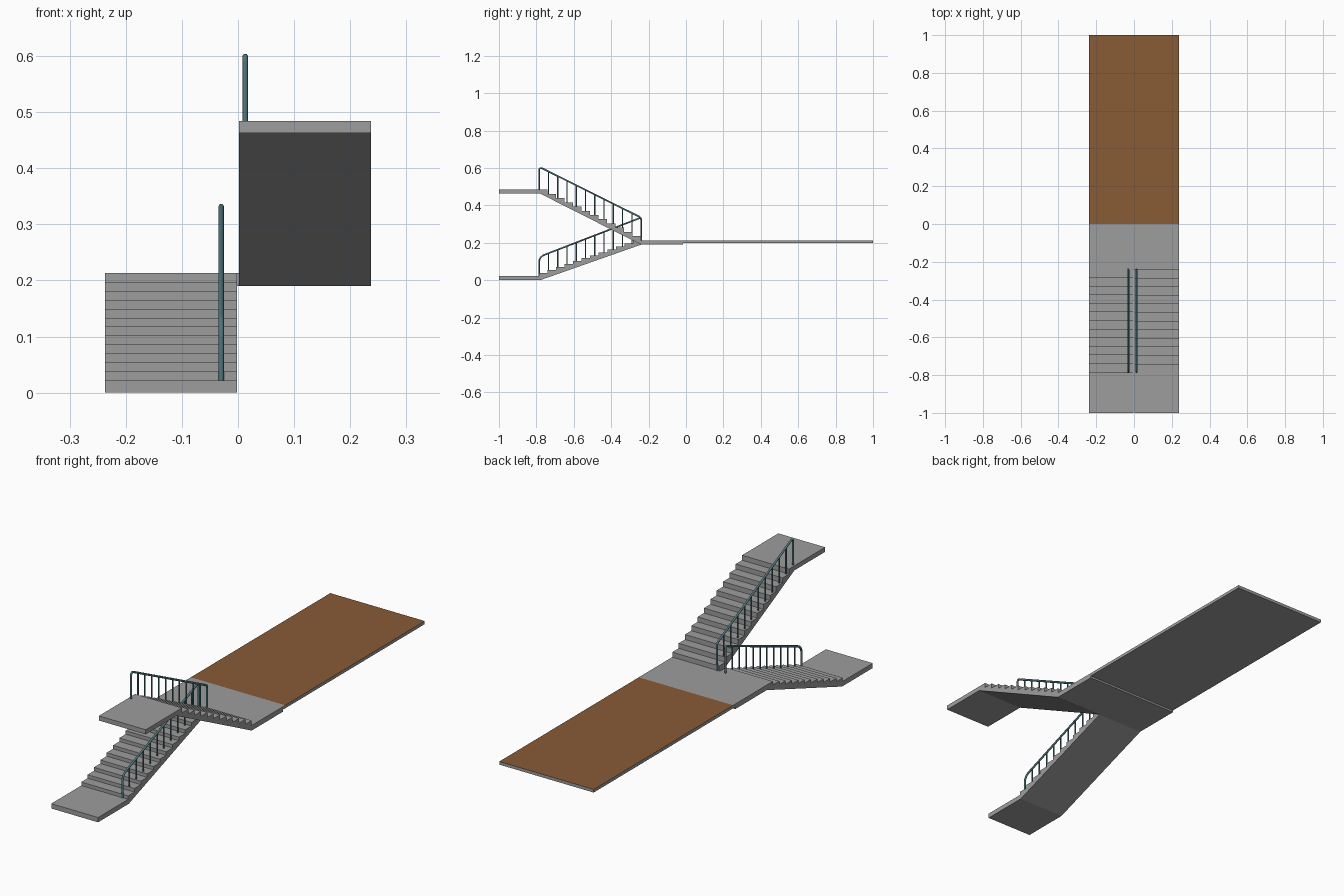
import bpy, bmesh
from mathutils import Vector

if "Cube" in bpy.data.objects:
    bpy.data.objects.remove(bpy.data.objects["Cube"])


def material(name, rgb):
    m = bpy.data.materials.new(name)
    m.diffuse_color = (*rgb, 1)
    m.use_nodes = True
    m.node_tree.nodes["Principled BSDF"].inputs["Base Color"].default_value = m.diffuse_color
    return m


GREY = material("concrete grey", (0.34, 0.34, 0.34))
BROWN = material("floor brown", (0.25, 0.105, 0.036))
TEAL = material("rail teal", (0.075, 0.18, 0.20))

W = 0.237                       # half width
Y_LOW, Y_MID = -0.785, -0.24    # ends of the flights
Z_LOW, Z_MID, Z_TOP = 0.022, 0.213, 0.484
STEPS, TREAD = 12, 0.0455


def extrude_profile(name, pts, x0, x1, mat):
    """Extrude a (y, z) outline along x."""
    bm = bmesh.new()
    face = bm.faces.new([bm.verts.new((x0, y, z)) for y, z in pts])
    ext = bmesh.ops.extrude_face_region(bm, geom=[face])
    moved = [v for v in ext["geom"] if isinstance(v, bmesh.types.BMVert)]
    bmesh.ops.translate(bm, verts=moved, vec=(x1 - x0, 0, 0))
    bmesh.ops.recalc_face_normals(bm, faces=bm.faces)
    me = bpy.data.meshes.new(name)
    bm.to_mesh(me)
    bm.free()
    me.materials.append(mat)
    ob = bpy.data.objects.new(name, me)
    bpy.context.collection.objects.link(ob)
    return ob


def stairs(y, z, dy, dz):
    pts = [(y, z)]
    for _ in range(STEPS):
        z += dz
        pts.append((y, z))
        y += dy
        pts.append((y, z))
    return pts


# Lower landing and flight
extrude_profile("lower_flight",
                [(-1, 0), (-1, Z_LOW)]
                + stairs(Y_LOW, Z_LOW, TREAD, (Z_MID - Z_LOW) / STEPS)
                + [(Y_MID, 0.19), (Y_LOW + 0.005, 0)], -W, -0.002, GREY)

# Upper flight and landing (last tread runs on into the landing)
extrude_profile("upper_flight",
                stairs(Y_MID, Z_MID, -TREAD, (Z_TOP - Z_MID) / STEPS)[:-1]
                + [(-1, Z_TOP), (-1, 0.463), (Y_LOW + 0.005, 0.463), (Y_MID, 0.19)],
                0.002, W, GREY)

# Middle landing, with a thin lip carrying on to the floor
extrude_profile("middle_landing",
                [(Y_MID, 0.19), (Y_MID, Z_MID), (0, Z_MID), (0, 0.199),
                 (-0.015, 0.199), (-0.015, 0.19)], -W, W, GREY)

# Floor slab: brown on top, grey elsewhere
floor = extrude_profile("floor_slab",
                        [(0, 0.199), (0, Z_MID), (1, Z_MID), (1, 0.199)], -W, W, GREY)
floor.data.materials.append(BROWN)
for p in floor.data.polygons:
    if p.normal.z > 0.5:
        p.material_index = 1


def tube(name, pts, radius):
    cu = bpy.data.curves.new(name, 'CURVE')
    cu.dimensions = '3D'
    cu.bevel_depth = radius
    cu.bevel_resolution = 1
    cu.use_fill_caps = True
    sp = cu.splines.new('POLY')
    sp.points.add(len(pts) - 1)
    for q, p in zip(sp.points, pts):
        q.co = (*p, 1)
    cu.materials.append(TEAL)
    ob = bpy.data.objects.new(name, cu)
    bpy.context.collection.objects.link(ob)


def bend(a, corner, b, r, n=5):
    """Rounded corner between two straight runs."""
    s = corner + (a - corner).normalized() * r
    e = corner + (b - corner).normalized() * r
    return [s * (1 - t)**2 + corner * 2 * t * (1 - t) + e * t * t
            for t in (i / n for i in range(n + 1))]


def railing(name, x, z_foot, z_out, z_in, r_out, step_top):
    y0, y1 = Y_LOW, Y_MID
    a, b = Vector((x, y0, z_foot)), Vector((x, y0, z_out))
    c, d = Vector((x, y1, z_in)), Vector((x, y1, Z_MID - 0.003))
    tube(name + "_handrail",
         [a] + bend(a, b, c, r_out) + bend(b, c, d, 0.012) + [d], 0.005)
    # Balusters stand on the steps and meet the handrail
    for i in range(1, 11):
        t = i / 11
        y = y0 + (y1 - y0) * t
        top = z_out + (z_in - z_out) * t
        tube(f"{name}_baluster_{i}", [(x, y, step_top(y)), (x, y, top)], 0.0035)


def lower_top(y):
    k = int((y - Y_LOW) / TREAD) + 1
    return Z_LOW + min(k, STEPS) * (Z_MID - Z_LOW) / STEPS - 0.002


def upper_top(y):
    k = int((Y_MID - y) / TREAD) + 1
    return Z_MID + min(k, STEPS) * (Z_TOP - Z_MID) / STEPS - 0.002


railing("lower_rail", -0.030, Z_LOW - 0.003, 0.125, 0.335, 0.03, lower_top)
railing("upper_rail", 0.013, Z_TOP - 0.003, 0.606, 0.335, 0.02, upper_top)
